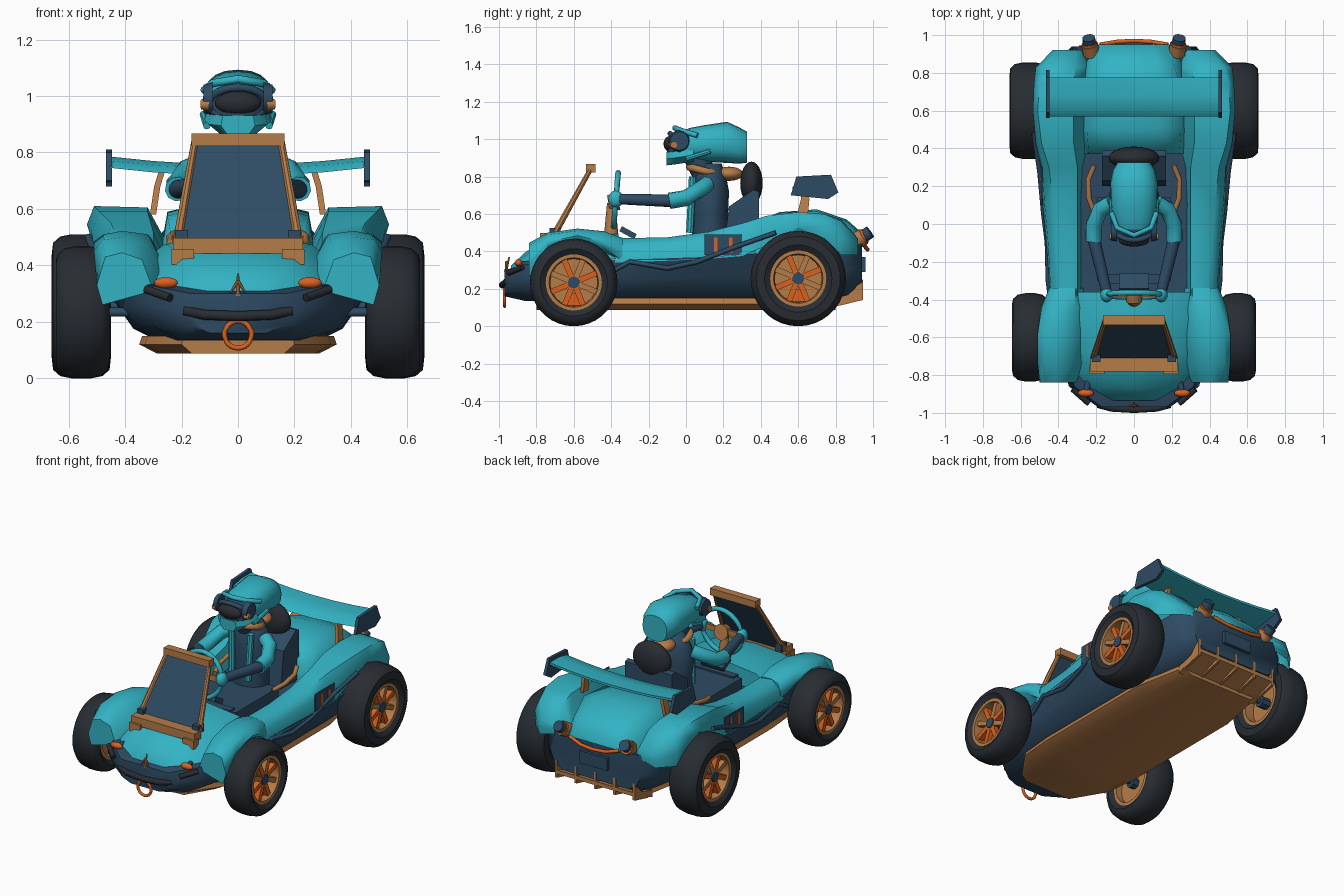
import bpy, bmesh, math
from mathutils import Vector, Matrix

if "Cube" in bpy.data.objects:
    bpy.data.objects.remove(bpy.data.objects["Cube"])

COLS = {"teal": (0.033, 0.45, 0.55), "navy": (0.027, 0.07, 0.125), "brown": (0.46, 0.2, 0.065),
        "orange": (0.7, 0.12, 0.015), "rubber": (0.021, 0.026, 0.032)}
MATS = {}
for n, c in COLS.items():
    MATS[n] = bpy.data.materials.new(n)
    MATS[n].diffuse_color = (*c, 1)


def finish(name, bm, mat, mirror=False, angle=40):
    bmesh.ops.remove_doubles(bm, verts=bm.verts, dist=1e-5)
    bmesh.ops.recalc_face_normals(bm, faces=bm.faces)
    me = bpy.data.meshes.new(name)
    bm.to_mesh(me)
    bm.free()
    ob = bpy.data.objects.new(name, me)
    bpy.context.collection.objects.link(ob)
    me.materials.append(MATS[mat])
    bpy.ops.object.select_all(action='DESELECT')
    ob.select_set(True)
    bpy.context.view_layer.objects.active = ob
    bpy.ops.object.shade_smooth_by_angle(angle=math.radians(angle))
    if mirror:
        ob.modifiers.new("mirror", 'MIRROR').use_mirror_merge = False
    return ob


def loft(name, loops, mat, mirror=False, caps=True, angle=40, shell=False):
    """skin a row of sections; a shell leaves the underside open"""
    bm = bmesh.new()
    rows = [[bm.verts.new(p) for p in lp] for lp in loops]
    n = len(rows[0])
    for a, b in zip(rows, rows[1:]):
        for i in range(n - 1 if shell else n):
            bm.faces.new((a[i], a[(i + 1) % n], b[(i + 1) % n], b[i]))
    if caps:
        bm.faces.new(rows[0])
        bm.faces.new(rows[-1])
    return finish(name, bm, mat, mirror, angle)


def half(y, *pts):
    """symmetric section across x from a half profile"""
    return [(x, y, z) for x, z in pts] + [(-x, y, z) for x, z in reversed(pts) if x > 1e-4]


def side(y, *pts):
    return [(x, y, z) for x, z in pts]


def ell(y, cz, rx, rz, n=20):
    """slightly squared ellipse section"""
    out = []
    for i in range(n):
        c, s = math.cos(2 * math.pi * i / n), math.sin(2 * math.pi * i / n)
        f = lambda v: math.copysign(abs(v) ** 0.85, v)
        out.append((rx * f(c), y, cz + rz * f(s)))
    return out


def box(name, c, s, mat, mirror=False, rx=0):
    bm = bmesh.new()
    m = Matrix.Translation(c) @ Matrix.Rotation(rx, 4, 'X') @ Matrix.Diagonal((*s, 1))
    bmesh.ops.create_cube(bm, size=1, matrix=m)
    return finish(name, bm, mat, mirror)


def ball(name, c, r, mat, mirror=False):
    bm = bmesh.new()
    bmesh.ops.create_uvsphere(bm, u_segments=20, v_segments=12, radius=1,
                              matrix=Matrix.Translation(c) @ Matrix.Diagonal((*r, 1)))
    return finish(name, bm, mat, mirror, 60)


def rod(name, a, b, r1, r2, mat, mirror=False, n=16):
    a, b = Vector(a), Vector(b)
    bm = bmesh.new()
    m = Matrix.Translation((a + b) / 2) @ (b - a).to_track_quat('Z', 'Y').to_matrix().to_4x4()
    bmesh.ops.create_cone(bm, cap_ends=True, segments=n, radius1=r1, radius2=r2, depth=(b - a).length, matrix=m)
    return finish(name, bm, mat, mirror)


def tube(name, pts, r, mat, mirror=False, closed=False):
    """round tube swept along points"""
    P = [Vector(p) for p in pts]
    loops = []
    for i, p in enumerate(P):
        a = P[i - 1] if (i or closed) else p
        b = P[(i + 1) % len(P)] if (i < len(P) - 1 or closed) else p
        t = (b - a).normalized()
        u = t.cross(Vector((0.13, 0.21, 1)) if abs(t.z) < 0.95 else Vector((0, 1, 0))).normalized()
        v = t.cross(u)
        loops.append([p + r * (u * math.cos(k * math.pi / 5) + v * math.sin(k * math.pi / 5)) for k in range(10)])
    if closed:
        loops.append(loops[0])
    return loft(name, loops, mat, mirror, not closed, 50)


def slab(name, yz, x0, x1, mat, mirror=False):
    return loft(name, [[(x, y, z) for y, z in yz] for x in (x0, x1)], mat, mirror)


def lathe(name, prof, cy, cz, mat):
    n = 36
    loops = [[(x, cy + r * math.cos(2 * math.pi * i / n), cz + r * math.sin(2 * math.pi * i / n)) for i in range(n)]
             for r, x in prof]
    return loft(name, loops + loops[:1], mat, True, False)


# wheels
for tag, cy, R, x0, x1 in (("front", -0.6, 0.234, 0.455, 0.645), ("rear", 0.6, 0.255, 0.45, 0.66)):
    q = 0.15
    lathe(tag + "_tyre", [(q, x0 + .02), (q + .03, x0), (R - .03, x0 + .005), (R - .008, x0 + .03), (R, x0 + .07),
                          (R, x1 - .07), (R - .008, x1 - .03), (R - .03, x1 - .005), (q + .03, x1), (q, x1 - .02)], cy, R, "rubber")
    lathe(tag + "_rim", [(q, x0 + .02), (q, x1 - .018), (q - .018, x1 - .018), (q - .025, x1 - .07), (q - .02, x0 + .02)], cy, R, "brown")
    rod(tag + "_rim_disc", (x1 - .13, cy, R), (x1 - .1, cy, R), .135, .135, "brown", True, 32)
    rod(tag + "_hub", (x0 + .02, cy, R), (x1 - .025, cy, R), .036, .033, "navy", True, 8)
    rod(tag + "_axle", (.3, cy, R), (x1 - .1, cy, R), .016, .016, "navy", True)
    box(tag + "_caliper", (x1 - .085, cy, R - .09), (.05, .07, .065), "orange", True)
    for k in range(8):
        a = k * math.pi / 4 + math.pi / 8
        box(tag + "_spoke", (x1 - .05, cy + .085 * math.cos(a), R + .085 * math.sin(a)), (.035, .115, .03),
            "brown" if k in (1, 3, 7) else "orange", True, rx=a)

# lower hull and floor tray
loft("hull", [half(-.97, (.1, .16), (.16, .185), (.19, .24), (.17, .3)), half(-.86, (.2, .135), (.3, .185), (.345, .26), (.315, .33)),
              half(-.6, (.24, .13), (.35, .175), (.41, .25), (.39, .36)), half(-.35, (.27, .13), (.365, .175), (.42, .25), (.445, .355)),
              half(.1, (.28, .13), (.37, .175), (.43, .26), (.485, .37)), half(.4, (.28, .13), (.37, .175), (.43, .26), (.5, .39)),
              half(.6, (.28, .13), (.37, .18), (.41, .26), (.44, .4)),
              half(.85, (.26, .16), (.35, .2), (.4, .29), (.41, .42)), half(.94, (.24, .2), (.3, .24), (.33, .32), (.29, .44))],
     "navy", angle=50)
loft("floor_tray", [half(y, (w * .82, .088), (w, .12), (w * .97, .15)) for y, w in
                    ((-.8, .2), (-.62, .33), (-.4, .35), (.45, .35), (.8, .28))], "brown", angle=45)

# hood
loft("hood", [half(-.935, (.13, .3), (.08, .325), (0, .315)), half(-.86, (.25, .325), (.17, .375), (0, .395)),
              half(-.79, (.3, .34), (.2, .425), (0, .44)), half(-.68, (.34, .35), (.23, .46), (0, .475)),
              half(-.5, (.4, .36), (.26, .475), (0, .5)), half(-.36, (.42, .36), (.26, .465), (0, .495))], "teal", angle=70, shell=True)
# front fenders, open above the wheels
loft("front_fender", [side(-.84, (.48, .26), (.5, .33), (.47, .43), (.41, .445), (.34, .42), (.3, .31)),
                      side(-.74, (.5, .42), (.51, .45), (.48, .49), (.41, .5), (.33, .48), (.27, .36)),
                      side(-.58, (.5, .47), (.51, .485), (.475, .51), (.41, .522), (.32, .51), (.25, .38)),
                      side(-.44, (.48, .42), (.49, .45), (.455, .495), (.4, .508), (.31, .5), (.25, .38)),
                      side(-.34, (.44, .35), (.45, .4), (.43, .455), (.38, .473), (.31, .47), (.27, .36))], "teal", True, angle=60)
# side sills flowing into rear fenders
loft("side_sill", [side(-.38, (.445, .34), (.44, .42), (.38, .47), (.3, .46), (.28, .36)),
                   side(-.1, (.465, .35), (.455, .43), (.41, .475), (.3, .46), (.28, .36)),
                   side(.12, (.485, .36), (.475, .45), (.43, .505), (.3, .48), (.28, .36)),
                   side(.3, (.495, .375), (.485, .48), (.45, .55), (.3, .52), (.27, .36)),
                   side(.43, (.5, .43), (.52, .52), (.49, .59), (.32, .59), (.24, .38)),
                   side(.6, (.52, .52), (.535, .545), (.51, .61), (.32, .605), (.22, .4)),
                   side(.74, (.52, .47), (.53, .54), (.5, .6), (.32, .6), (.22, .42)),
                   side(.83, (.51, .38), (.52, .47), (.48, .56), (.31, .57), (.24, .42)),
                   side(.92, (.42, .38), (.43, .43), (.4, .47), (.31, .47), (.27, .42))], "teal", True, angle=60, shell=True)
# engine deck
loft("engine_deck", [half(.37, (.27, .38), (.24, .52), (.13, .55), (0, .56)), half(.5, (.28, .4), (.25, .575), (.14, .605), (0, .61)),
                     half(.7, (.28, .42), (.25, .59), (.14, .615), (0, .625)), half(.86, (.25, .43), (.21, .53), (.12, .56), (0, .57)),
                     half(.95, (.19, .44), (.17, .47), (.1, .485), (0, .49))], "teal", angle=70, shell=True)
# side bar and badge
tube("side_bar", [(.44, -.42, .28), (.455, -.3, .345), (.46, -.1, .31), (.48, .06, .345), (.5, .28, .43), (.53, .48, .5)], .013, "navy", True)
box("badge_plate", (.489, .2, .435), (.008, .2, .11), "navy", True)
for dy in (-.04, .04):
    box("badge_bar", (.4945, .2 + dy, .435), (.006, .018, .08), "orange", True)

# cockpit: seat, rails, pedals
box("seat_base", (0, -.08, .41), (.39, .44, .07), "navy")
box("seat_front_edge", (0, -.29, .43), (.32, .05, .05), "navy")
slab("seat_back", [(.2, .4), (.23, .64), (.36, .73), (.39, .72), (.39, .4)], -.17, .17, "navy")
ball("headrest", (0, .35, .765), (.135, .06, .115), "rubber")
tube("cockpit_rail", [(.21, .06, .46), (.24, .14, .48), (.24, .24, .5), (.21, .31, .52)], .014, "brown", True)
box("pedal", (0, -.31, .5), (.16, .09, .03), "navy", False, rx=-.5)

# windscreen
box("screen_base_bar", (0, -.745, .47), (.46, .07, .055), "brown")
box("screen_base_foot", (.195, -.77, .43), (.08, .05, .055), "brown", True)
box("screen_clamp", (.2, -.7, .5), (.045, .06, .05), "navy", True)
box("screen_top_bar", (0, -.51, .845), (.33, .05, .045), "brown")
loft("screen_glass", [[(s * w, y + d, z) for s, d in ((-1, -.008), (1, -.008), (1, .008), (-1, .008))]
                      for w, y, z in ((.2, -.71, .48), (.145, -.512, .83))], "navy")
rod("screen_post", (.215, -.71, .48), (.153, -.51, .84), .018, .013, "brown", True, 8)

# steering wheel and column
ring = [(math.cos(k * math.pi / 12), math.sin(k * math.pi / 12)) for k in range(24)]
tube("steering_wheel", [(.145 * c, -.375 + .012 * s, .675 + .145 * s) for c, s in ring], .015, "teal", closed=True)
rod("steering_hub", (0, -.36, .67), (0, -.415, .66), .05, .04, "brown")
rod("steering_column", (0, -.4, .66), (0, -.4, .47), .022, .04, "brown")
box("steering_spoke", (0, -.378, .675), (.28, .015, .035), "brown")

# driver body
loft("torso", [[(rx * math.cos(k * math.pi / 8), .13 + ry * math.sin(k * math.pi / 8), z) for k in range(16)]
               for z, rx, ry in ((.42, .12, .1), (.6, .12, .095), (.72, .14, .1), (.8, .11, .085), (.87, .06, .06))], "navy", angle=60)
tube("scarf", [(.085 * c, .1 + .08 * s, .83 - .02 * s) for c, s in ring], .02, "brown", closed=True)
ball("scarf_knot", (0, .23, .815), (.07, .075, .038), "brown")
rod("strap", (.07, .035, .8), (.06, .02, .5), .02, .02, "teal", True, 8)
tube("upper_arm", [(.12, .11, .76), (.175, .08, .735), (.212, -.0, .685), (.215, -.09, .67)], .044, "teal", True)
rod("forearm", (.215, -.07, .67), (.145, -.36, .68), .034, .028, "navy", True)
ball("hand", (.145, -.375, .68), (.033, .04, .045), "teal", True)

# driver head
loft("helmet", [ell(-.03, .97, .09, .07), ell(.02, .972, .112, .088), ell(.1, .977, .122, .098), ell(.22, .983, .125, .11),
                ell(.285, .966, .112, .097), ell(.325, .957, .088, .083)], "teal", angle=50)
rod("neck", (0, .1, .8), (0, .05, .93), .06, .075, "navy")
ball("face", (0, -.03, .955), (.105, .075, .085), "navy")
ball("visor", (0, -.085, .975), (.082, .035, .042), "rubber")
tube("visor_frame", [(.1 * c, -.085 + .035 * c * c, .975 + .055 * s) for c, s in ring], .014, "navy", closed=True)
rod("visor_disc", (.09, -.035, .99), (.122, -.035, .99), .058, .05, "navy", True)
rod("visor_pivot", (.1, -.07, .97), (.13, -.065, .97), .022, .018, "brown", True)
tube("helmet_peak", [(-.12, .06, 1.02), (-.09, -.02, 1.045), (0, -.06, 1.06), (.09, -.02, 1.045), (.12, .06, 1.02)], .014, "teal")
loft("chin_guard", [half(y, (w * .6, z - .035), (w, z), (w * .9, z + .035)) for y, w, z in
                    ((-.105, .06, .895), (-.06, .105, .9), (.04, .12, .915))], "teal")
rod("chin_strap", (.122, .13, .935), (.11, .0, .895), .014, .014, "teal", True, 8)

# rear wing
wing = [(.57, .725), (.6, .75), (.68, .765), (.775, .765), (.775, .75), (.66, .73)]
loft("rear_wing", [[(x, y, z + .028 * (x / .45) ** 2 - .008) for y, z in wing] for x in (-.45, -.3, -.15, 0, .15, .3, .45)], "teal")
slab("wing_end_plate", [(.56, .7), (.59, .8), (.775, .81), (.815, .715), (.76, .68)], .447, .467, "navy", True)
loft("wing_strut", [[(x, y, z), (x, y + d, z), (x + .022, y + d, z), (x + .022, y, z)] for x, y, d, z in
                    ((.29, .59, .06, .58), (.275, .615, .045, .68), (.255, .62, .03, .745))], "brown", True)

# tail: lights, trim, panel, diffuser
rod("tail_light_base", (.225, .9, .45), (.235, .95, .48), .045, .045, "brown", True)
rod("tail_light_ring", (.235, .945, .478), (.237, .958, .484), .04, .04, "orange", True)
rod("tail_light", (.235, .95, .48), (.24, .985, .505), .034, .034, "navy", True)
tube("tail_trim", [(-.18, .95, .44), (-.09, .965, .415), (0, .97, .41), (.09, .965, .415), (.18, .95, .44)], .011, "orange")
box("tail_panel", (0, .945, .33), (.2, .03, .08), "navy")
slab("diffuser", [(.76, .095), (.945, .165), (.945, .19), (.76, .14)], -.29, .29, "brown")
for k in range(5):
    slab("diffuser_fin", [(.8, .105), (.945, .14), (.945, .25), (.9, .2)], -.29 + .141 * k, -.274 + .141 * k, "brown")

# nose: bumper, indicators, tow ring, ornament
tube("bumper", [(-.19, -.957, .24), (-.12, -.976, .225), (0, -.983, .22), (.12, -.976, .225), (.19, -.957, .24)], .018, "rubber")
rod("nose_bar", (.24, -.95, .285), (.325, -.875, .315), .015, .015, "rubber", True)
ball("indicator", (.255, -.895, .338), (.042, .02, .02), "orange", True)
rod("indicator_stem", (.255, -.89, .335), (.24, -.83, .33), .014, .018, "navy", True)
tube("tow_ring", [(.048 * c, -.97, .155 + .048 * s) for c, s in ring], .009, "orange", closed=True)
rod("ornament_stem", (0, -.965, .29), (0, -.945, .37), .009, .004, "brown", False, 8)
rod("ornament_fin", (0, -.96, .345), (.025, -.965, .305), .007, .004, "brown", True, 8)

for m in bpy.data.materials:
    if m.users and not m.is_grease_pencil:
        m.use_nodes = True
        m.node_tree.nodes["Principled BSDF"].inputs["Base Color"].default_value = m.diffuse_color
